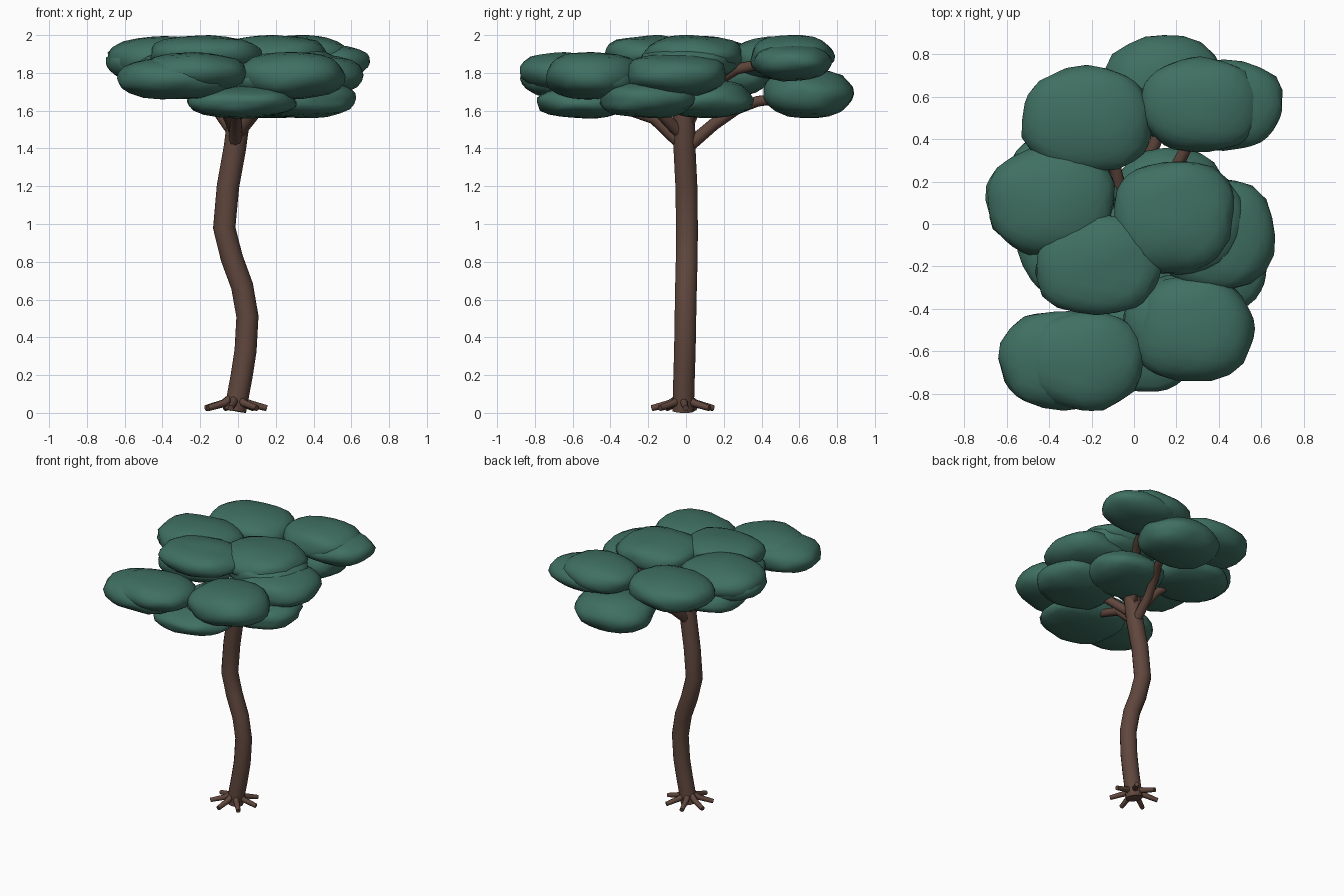
import bpy, bmesh, math, random
from mathutils import Vector, noise

random.seed(4)
if "Cube" in bpy.data.objects:
    bpy.data.objects.remove(bpy.data.objects["Cube"], do_unlink=True)


def material(name, rgb):
    m = bpy.data.materials.new(name)
    m.use_nodes = True
    m.diffuse_color = (*rgb, 1)
    m.node_tree.nodes["Principled BSDF"].inputs["Base Color"].default_value = (*rgb, 1)
    return m


BARK = material("brown bark", (0.115, 0.062, 0.046))
LEAF = material("dark green foliage", (0.05, 0.16, 0.12))


def add_mesh(name, bm, mat):
    mesh = bpy.data.meshes.new(name)
    bm.normal_update()
    bm.to_mesh(mesh)
    bm.free()
    mesh.materials.append(mat)
    ob = bpy.data.objects.new(name, mesh)
    bpy.context.collection.objects.link(ob)
    bpy.ops.object.select_all(action="DESELECT")
    ob.select_set(True)
    bpy.context.view_layer.objects.active = ob
    bpy.ops.object.shade_smooth_by_angle(angle=math.radians(60))


def tube(name, path, r0, r1, sides=10):
    """Tapered round tube swept along a path, capped at both ends."""
    pts = [Vector(p) for p in path]
    bm = bmesh.new()
    rings = []
    for i, p in enumerate(pts):
        d = (pts[min(i + 1, len(pts) - 1)] - pts[max(i - 1, 0)]).normalized()
        ref = Vector((0, 1, 0)) if abs(d.z) > 0.8 else Vector((0, 0, 1))
        u = d.cross(ref).normalized()
        v = d.cross(u)
        r = r0 + (r1 - r0) * i / (len(pts) - 1)
        ring = []
        for k in range(sides):
            a = math.tau * k / sides
            ring.append(bm.verts.new(p + r * (math.cos(a) * u + math.sin(a) * v)))
        rings.append(ring)
    for a, b in zip(rings, rings[1:]):
        for k in range(sides):
            n = (k + 1) % sides
            bm.faces.new((a[k], a[n], b[n], b[k]))
    bm.faces.new(rings[0])
    bm.faces.new(rings[-1])
    bmesh.ops.recalc_face_normals(bm, faces=bm.faces)
    add_mesh(name, bm, BARK)


def clump(name, centre, radii):
    """Flattened, slightly boxy and lumpy ball of leaves."""
    bm = bmesh.new()
    bmesh.ops.create_icosphere(bm, subdivisions=3, radius=1)
    seed = Vector([random.uniform(-50, 50) for _ in range(3)])
    for v in bm.verts:
        d = v.co.normalized()
        boxy = (d.x ** 4 + d.y ** 4 + d.z ** 4) ** -0.065
        v.co = d * boxy * (0.97 + 0.09 * noise.noise(d * 1.7 + seed))
    # fit the lumpy shape exactly into its box
    for axis in range(3):
        lo = min(v.co[axis] for v in bm.verts)
        hi = max(v.co[axis] for v in bm.verts)
        for v in bm.verts:
            t = 2 * (v.co[axis] - lo) / (hi - lo) - 1
            v.co[axis] = centre[axis] + radii[axis] * t
    add_mesh(name, bm, LEAF)


# Trunk
tube("trunk", [(-0.015, -0.015, 0.01), (0.02, -0.01, 0.2), (0.04, -0.006, 0.33),
               (0.05, -0.003, 0.51), (0.022, 0, 0.67), (-0.033, 0.004, 0.82),
               (-0.073, 0.005, 0.98), (-0.053, 0.002, 1.2), (-0.017, -0.008, 1.4),
               (0.003, -0.01, 1.55), (0.01, -0.01, 1.64)], 0.058, 0.06, 14)

# Roots spread around the base
for i in range(7):
    a = math.tau * i / 7 + 0.08
    c, s = math.cos(a), math.sin(a)
    tube(f"root_{i + 1}", [(-0.015 + r * c, -0.015 + r * s, z)
                           for r, z in ((0.02, 0.08), (0.07, 0.05), (0.168, 0.025))],
         0.024, 0.016, 8)

# Branches reaching into the crown
branches = {
    "back_low": [(-0.01, 0.01, 1.41), (0.0, 0.15, 1.53), (0.04, 0.27, 1.61),
                 (0.1, 0.38, 1.65), (0.15, 0.55, 1.67)],
    "back_high": [(0.0, 0.0, 1.5), (0.1, 0.12, 1.73), (0.2, 0.27, 1.82), (0.32, 0.5, 1.87)],
    "back_right": [(-0.02, 0.0, 1.5), (-0.06, 0.12, 1.76), (-0.09, 0.27, 1.84), (-0.2, 0.45, 1.87)],
    "front_low": [(-0.015, -0.03, 1.43), (-0.01, -0.17, 1.56), (0.0, -0.35, 1.62), (0.02, -0.5, 1.65)],
    "front_left": [(0.0, -0.03, 1.48), (0.1, -0.15, 1.6), (0.25, -0.4, 1.76)],
    "front_right": [(-0.01, -0.03, 1.48), (-0.08, -0.25, 1.64), (-0.2, -0.55, 1.78)],
    "side_right": [(-0.02, 0.0, 1.48), (-0.15, 0.05, 1.66), (-0.33, 0.12, 1.82)],
}
for name, path in branches.items():
    tube(f"branch_{name}", path, 0.035, 0.026, 8)

# Foliage clumps: centre, then half sizes
clumps = {
    "back_low": ((0.14, 0.65, 1.69), (0.285, 0.24, 0.13)),
    "back_left_top": ((0.32, 0.565, 1.89), (0.285, 0.225, 0.11)),
    "back_left_outer": ((0.42, 0.56, 1.855), (0.28, 0.215, 0.1)),
    "back_right": ((-0.225, 0.495, 1.88), (0.305, 0.255, 0.115)),
    "right_top": ((-0.39, 0.115, 1.875), (0.3, 0.265, 0.12)),
    "right_outer": ((-0.42, 0.12, 1.85), (0.28, 0.22, 0.1)),
    "right_low": ((-0.32, 0.19, 1.77), (0.28, 0.25, 0.1)),
    "centre_top": ((0.19, 0.03, 1.895), (0.285, 0.265, 0.105)),
    "centre_upper": ((0.24, 0.02, 1.85), (0.28, 0.26, 0.1)),
    "centre_right": ((-0.165, -0.19, 1.905), (0.3, 0.24, 0.095)),
    "centre_right_low": ((-0.25, -0.13, 1.82), (0.3, 0.23, 0.1)),
    "centre_low": ((0.17, 0.11, 1.66), (0.28, 0.25, 0.1)),
    "left_mid": ((0.385, -0.06, 1.79), (0.28, 0.27, 0.115)),
    "left_low": ((0.33, -0.2, 1.665), (0.295, 0.255, 0.105)),
    "front_left": ((0.28, -0.49, 1.785), (0.29, 0.25, 0.125)),
    "front_left_outer": ((0.25, -0.47, 1.77), (0.3, 0.23, 0.11)),
    "front_low": ((0.02, -0.54, 1.645), (0.29, 0.25, 0.087)),
    "front_right": ((-0.24, -0.645, 1.805), (0.285, 0.235, 0.105)),
    "front_right_outer": ((-0.34, -0.645, 1.77), (0.3, 0.235, 0.11)),
}
for name, (centre, radii) in clumps.items():
    clump(f"foliage_{name}", centre, radii)
